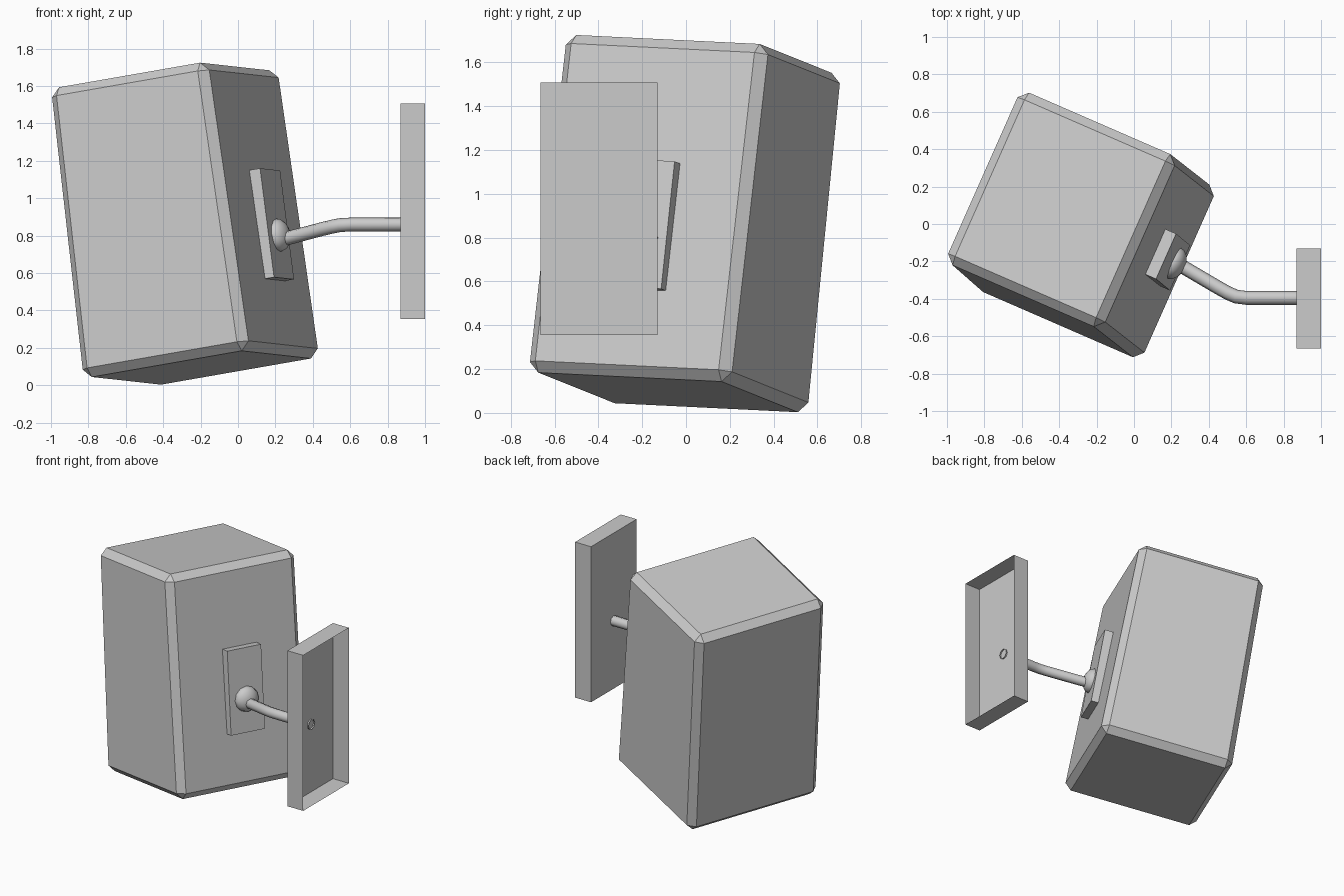
import bpy, bmesh
from mathutils import Matrix, Vector

if "Cube" in bpy.data.objects:
    bpy.data.objects.remove(bpy.data.objects["Cube"])

# Tilted frame of the cabinet: width, depth, height axes
w = Vector((0.906, -0.394, 0.158)).normalized()
u = w.cross(Vector((0.414, 0.909, -0.043))).normalized()
d = u.cross(w)
frame = Matrix((w, d, u)).transposed().to_4x4()
frame.translation = (-0.295, 0.0, 0.866)


def make_object(name, bm, matrix=None):
    bmesh.ops.recalc_face_normals(bm, faces=bm.faces)
    mesh = bpy.data.meshes.new(name)
    bm.to_mesh(mesh)
    bm.free()
    ob = bpy.data.objects.new(name, mesh)
    bpy.context.collection.objects.link(ob)
    if matrix:
        ob.matrix_world = matrix
    return ob


def box(center, size):
    bm = bmesh.new()
    m = Matrix.Translation(center) @ Matrix.Diagonal((*size, 1))
    bmesh.ops.create_cube(bm, size=1, matrix=m)
    return bm


# Speaker cabinet: slightly narrower at the top, single chamfer on all edges
bm = box((0, 0, 0), (0.98, 1.01, 1.566))
for v in bm.verts:
    if v.co.z > 0:
        v.co.x *= 0.945
bmesh.ops.bevel(bm, geom=bm.edges[:], offset=0.047, offset_type='OFFSET',
                segments=1, affect='EDGES')
make_object("speaker_cabinet", bm, frame)

# Mounting pad on the side of the cabinet
make_object("mounting_pad", box((0.496, 0.018, -0.088), (0.08, 0.265, 0.59)), frame)

# Ball joint: flattened dome on the pad
bm = bmesh.new()
m = Matrix.Translation((0.535, 0.018, -0.15)) @ Matrix.Diagonal((0.06, 0.09, 0.09, 1)) \
    @ Matrix.Rotation(1.5708, 4, 'Y')
bmesh.ops.create_uvsphere(bm, u_segments=12, v_segments=8, radius=1, matrix=m)
joint = make_object("ball_joint", bm, frame)
for p in joint.data.polygons:
    p.use_smooth = True

# Bent arm tube
path = [(0.22, -0.205, 0.778), (0.28, -0.24, 0.79), (0.45, -0.34, 0.835),
        (0.50, -0.368, 0.847), (0.545, -0.388, 0.856), (0.60, -0.395, 0.859),
        (0.88, -0.395, 0.859)]
curve = bpy.data.curves.new("support_arm", 'CURVE')
curve.dimensions = '3D'
curve.bevel_depth = 0.037
curve.bevel_resolution = 2
spline = curve.splines.new('POLY')
spline.points.add(len(path) - 1)
for pt, co in zip(spline.points, path):
    pt.co = (*co, 1)
    pt.radius = 1
arm = bpy.data.objects.new("support_arm", curve)
bpy.context.collection.objects.link(arm)

# Wall plate: shallow shell left open towards the wall
bm = box((0.935, -0.398, 0.931), (0.13, 0.534, 1.152))
bm.normal_update()
back = [f for f in bm.faces if f.normal.x > 0.9]
bmesh.ops.delete(bm, geom=back, context='FACES_ONLY')
make_object("wall_plate", bm)
